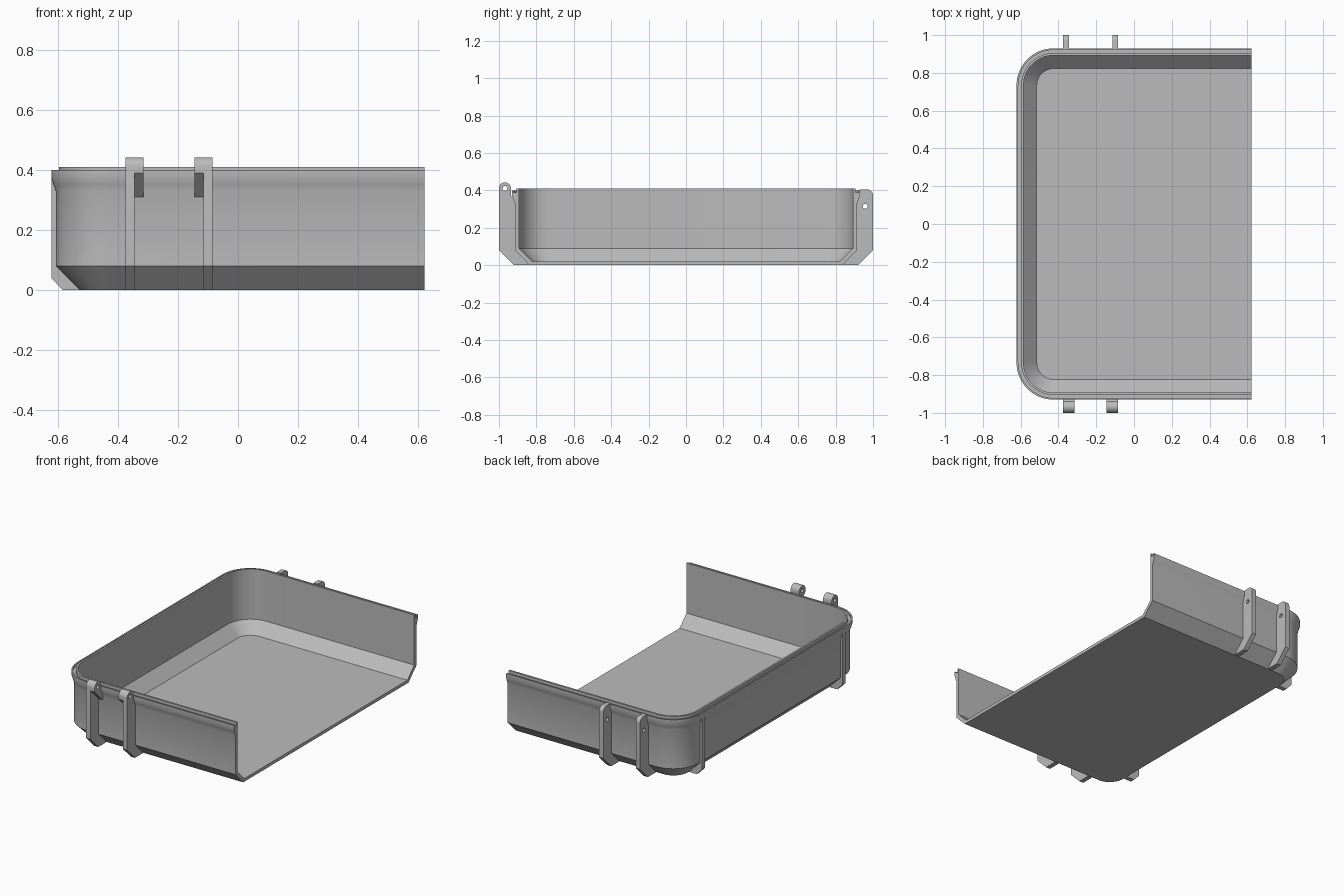
import bpy, bmesh, math

cube = bpy.data.objects.get("Cube")
if cube:
    bpy.data.objects.remove(cube, do_unlink=True)

grey = bpy.data.materials.new("plain_grey")
grey.use_nodes = True
grey.diffuse_color = (0.5, 0.5, 0.5, 1)
grey.node_tree.nodes["Principled BSDF"].inputs["Base Color"].default_value = (0.5, 0.5, 0.5, 1)

END_X = 0.622               # open end of the tray
CORNER = (-0.425, 0.733)    # centre shared by all corner arcs


def finish(name, bm):
    """Turn a bmesh into a shaded grey object."""
    bmesh.ops.recalc_face_normals(bm, faces=bm.faces[:])
    mesh = bpy.data.meshes.new(name)
    bm.to_mesh(mesh)
    bm.free()
    mesh.materials.append(grey)
    obj = bpy.data.objects.new(name, mesh)
    bpy.context.collection.objects.link(obj)
    bpy.ops.object.select_all(action="DESELECT")
    obj.select_set(True)
    bpy.context.view_layer.objects.active = obj
    bpy.ops.object.shade_smooth_by_angle(angle=math.radians(30))
    return obj


def arc(cx, cz, r, start, end, steps=12):
    angles = [math.radians(start + (end - start) * i / steps) for i in range(steps + 1)]
    return [(cx + r * math.cos(a), cz + r * math.sin(a)) for a in angles]


def u_path(r):
    """Three-sided outline with rounded corners, offset by r."""
    cx, cy = CORNER
    back = arc(cx, cy, r, 90, 180, 16)
    front = arc(cx, -cy, r, 180, 270, 16)
    return [(END_X, cy + r)] + back + front + [(END_X, -cy - r)]


def plate(name, outline, x0, x1, hole=None):
    """Extrude a y-z outline from x0 to x1, with an optional round hole."""
    bm = bmesh.new()
    loops = [outline]
    if hole:
        loops.append(arc(*hole, 0, 360, 20)[:-1])
    edges = []
    for loop in loops:
        verts = [bm.verts.new((x0, y, z)) for y, z in loop]
        edges += [bm.edges.new((v, verts[i - 1])) for i, v in enumerate(verts)]
    bmesh.ops.triangle_fill(bm, edges=edges, use_beauty=True)
    result = bmesh.ops.extrude_face_region(bm, geom=bm.faces[:], use_keep_orig=True)
    moved = [g for g in result["geom"] if isinstance(g, bmesh.types.BMVert)]
    bmesh.ops.translate(bm, verts=moved, vec=(x1 - x0, 0, 0))
    return finish(name, bm)


# Tray shell: wall section (offset from corner centre, height), floor edge to floor edge
section = [(0.102, 0), (0.182, 0.08), (0.182, 0.33), (0.19, 0.352), (0.197, 0.375),
           (0.197, 0.4), (0.188, 0.4), (0.188, 0.388), (0.172, 0.388),
           (0.172, 0.41), (0.16, 0.41), (0.16, 0.09), (0.09, 0.02)]
bm = bmesh.new()
rings = [[bm.verts.new((x, y, z)) for x, y in u_path(r)] for r, z in section]
for low, high in zip(rings, rings[1:]):
    for i in range(len(low) - 1):
        bm.faces.new((low[i], low[i + 1], high[i + 1], high[i]))
bm.faces.new(rings[0])
bm.faces.new(rings[-1])
bm.faces.new([ring[0] for ring in rings] + [ring[-1] for ring in reversed(rings)])
finish("tray_shell", bm)

# Shared lower part of the ribs, hugging the wall and chamfer
foot = [(1, 0.08), (0.92, 0), (0.838, 0), (0.906, 0.08)]
front_foot = [(-y, z) for y, z in foot]

# Front hinge ribs with a wider knuckle on the facing sides
pin = (-0.968, 0.411, 0.013)
knuckle = arc(-0.968, 0.411, 0.032, 0, 180)
front_rib = front_foot + [(-0.906, 0.36), (-0.936, 0.37)] + knuckle
head = [(-1, 0.39), (-0.92, 0.31), (-0.906, 0.31), (-0.906, 0.36), (-0.936, 0.37)] + knuckle
for side, rib_x, head_x in (("right", -0.375, -0.345), ("left", -0.115, -0.145)):
    plate("front_rib_" + side, front_rib, rib_x, rib_x + 0.03, pin)
    plate("hinge_knuckle_" + side, head, head_x, head_x + 0.03, pin)

# Back latch ribs with a pin hole and a rounded shoulder
back_rib = foot + [(0.906, 0.36), (0.928, 0.375), (0.928, 0.405)] + arc(0.968, 0.373, 0.032, 90, 0)
for side, x in (("right", -0.375), ("left", -0.115)):
    plate("back_rib_" + side, back_rib, x, x + 0.03, (0.958, 0.315, 0.013))

# Thin feet ribs on the closed end, flush with the rim
for side, y in (("front", -0.71), ("back", 0.71)):
    outline = [(-0.622, 0.04), (-0.584, 0), (-0.526, 0), (-0.6, 0.08), (-0.6, 0.375), (-0.622, 0.375)]
    rib = plate("end_rib_" + side, outline, -0.015, 0.015)
    # swap the extrusion axis onto y
    for v in rib.data.vertices:
        v.co = (v.co.y, y - v.co.x, v.co.z)
